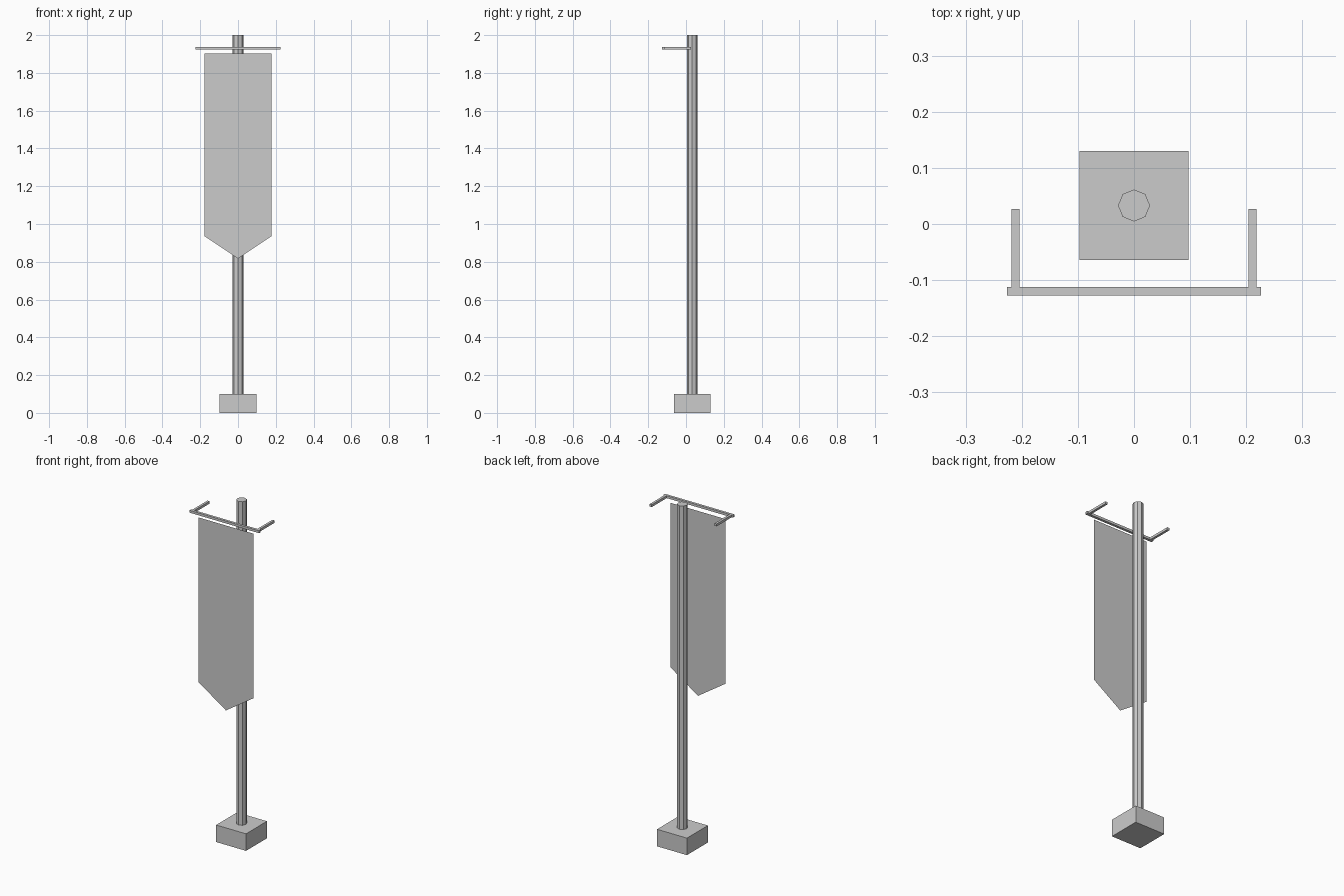
import bpy
import bmesh
from mathutils import Matrix, Vector

if "Cube" in bpy.data.objects:
    bpy.data.objects.remove(bpy.data.objects["Cube"], do_unlink=True)

GREY = (0.6, 0.6, 0.6, 1.0)
grey = bpy.data.materials.new("light_grey")
grey.use_nodes = True
grey.diffuse_color = GREY
grey.node_tree.nodes["Principled BSDF"].inputs["Base Color"].default_value = GREY


def add_object(name, bm):
    mesh = bpy.data.meshes.new(name)
    bm.to_mesh(mesh)
    bm.free()
    mesh.materials.append(grey)
    obj = bpy.data.objects.new(name, mesh)
    bpy.context.collection.objects.link(obj)
    return obj


def add_box(name, low, high):
    low, high = Vector(low), Vector(high)
    bm = bmesh.new()
    bmesh.ops.create_cube(bm, size=1)
    bmesh.ops.scale(bm, vec=high - low, verts=bm.verts)
    bmesh.ops.translate(bm, vec=(low + high) / 2, verts=bm.verts)
    return add_object(name, bm)


POLE_Y = 0.033
BASE_TOP = 0.1

# Square foot
add_box("base", (-0.097, POLE_Y - 0.097, 0), (0.097, POLE_Y + 0.097, BASE_TOP))

# Eight-sided pole with flat facets
bm = bmesh.new()
bmesh.ops.create_cone(bm, cap_ends=True, segments=8, radius1=0.0285, radius2=0.0285,
                      depth=2 - BASE_TOP,
                      matrix=Matrix.Translation((0, POLE_Y, 1 + BASE_TOP / 2)))
add_object("pole", bm)

# Crossbar and its two side arms
BAR_LOW, BAR_HIGH = 1.924, 1.938
add_box("crossbar", (-0.226, -0.127, BAR_LOW), (0.226, -0.112, BAR_HIGH))
for side, x in (("left", 0.211), ("right", -0.211)):
    add_box(side + "_arm", (x - 0.007, -0.112, BAR_LOW), (x + 0.007, 0.027, BAR_HIGH))

# Thin cloth with a pointed lower edge
outline = [(-0.178, 1.903), (-0.178, 0.936), (0, 0.817), (0.178, 0.936), (0.178, 1.903)]
bm = bmesh.new()
bm.faces.new([bm.verts.new((x, -0.112, z)) for x, z in outline])
add_object("banner", bm)
